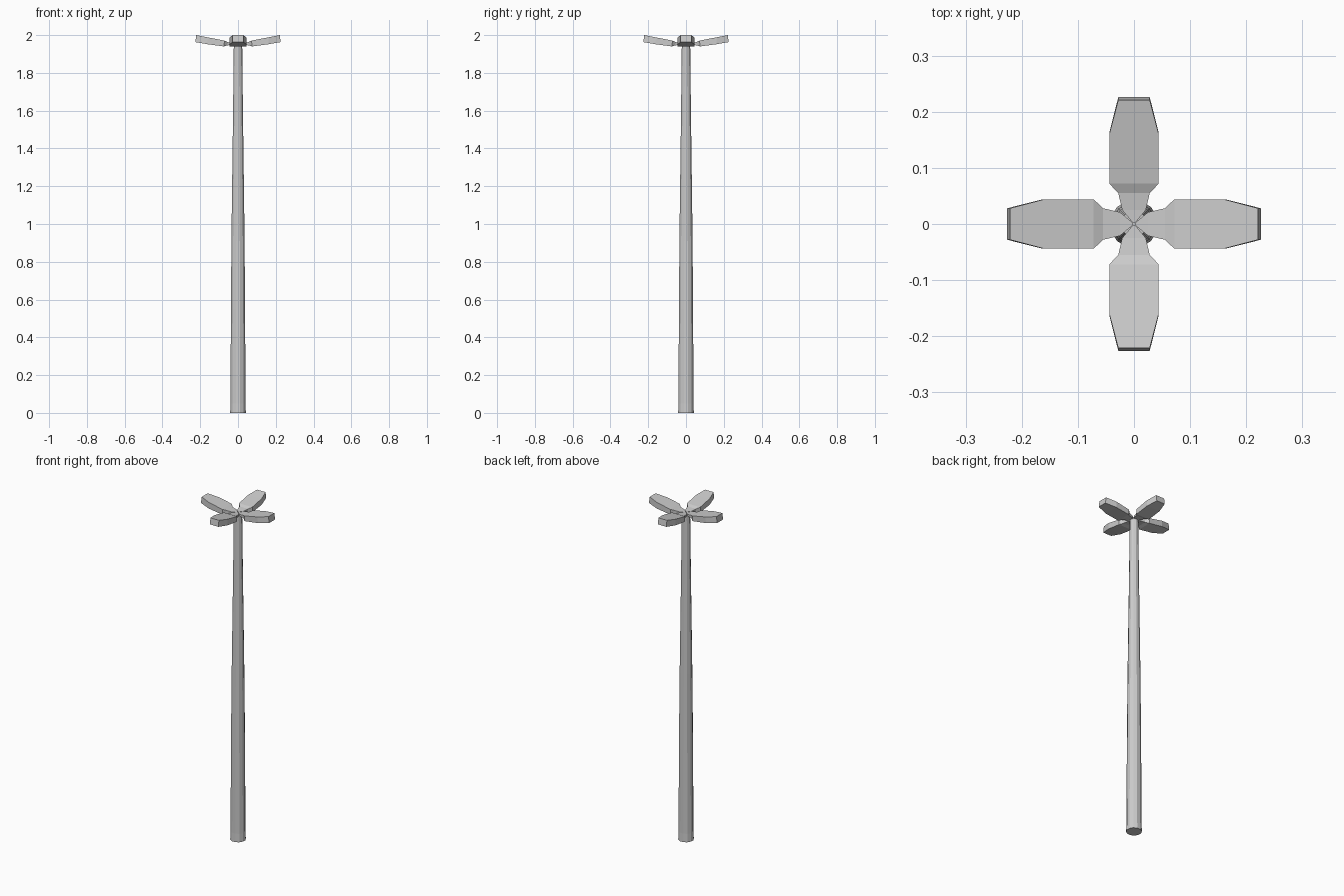
import bpy, bmesh
from math import cos, sin, pi

if "Cube" in bpy.data.objects:
    bpy.data.objects.remove(bpy.data.objects["Cube"])


def loft(name, rings):
    """Skin a list of equal-length vertex rings and cap both ends."""
    bm = bmesh.new()
    loops = [[bm.verts.new(p) for p in ring] for ring in rings]
    n = len(loops[0])
    for a, b in zip(loops, loops[1:]):
        for i in range(n):
            j = (i + 1) % n
            bm.faces.new((a[i], a[j], b[j], b[i]))
    bm.faces.new(loops[0][::-1])
    bm.faces.new(loops[-1])
    bmesh.ops.recalc_face_normals(bm, faces=bm.faces[:])
    mesh = bpy.data.meshes.new(name)
    bm.to_mesh(mesh)
    bm.free()
    obj = bpy.data.objects.new(name, mesh)
    bpy.context.collection.objects.link(obj)
    return obj


# Tapered pole with a slightly wider foot: (z, radius)
SIDES = 12
profile = [(0, 0.043), (0.05, 0.041), (0.55, 0.039), (1.0, 0.035),
           (1.6, 0.027), (1.955, 0.023)]
loft("pole", [[(r * cos(2 * pi * (i + 0.5) / SIDES),
                r * sin(2 * pi * (i + 0.5) / SIDES), z)
               for i in range(SIDES)] for z, r in profile])

# Four rising blades: (half width, distance top, z top, distance bottom, z bottom)
sections = [(0.003, 0.003, 1.958, 0.003, 1.948),
            (0.021, 0.025, 1.959, 0.025, 1.948),
            (0.028, 0.055, 1.963, 0.055, 1.946),
            (0.044, 0.072, 1.971, 0.074, 1.940),
            (0.044, 0.160, 1.988, 0.163, 1.952),
            (0.028, 0.221, 2.000, 0.226, 1.963)]
for k in range(4):
    blade = loft(f"blade_{k + 1}",
                 [[(xt, -w, zt), (xt, w, zt), (xb, w, zb), (xb, -w, zb)]
                  for w, xt, zt, xb, zb in sections])
    blade.rotation_euler.z = k * pi / 2
